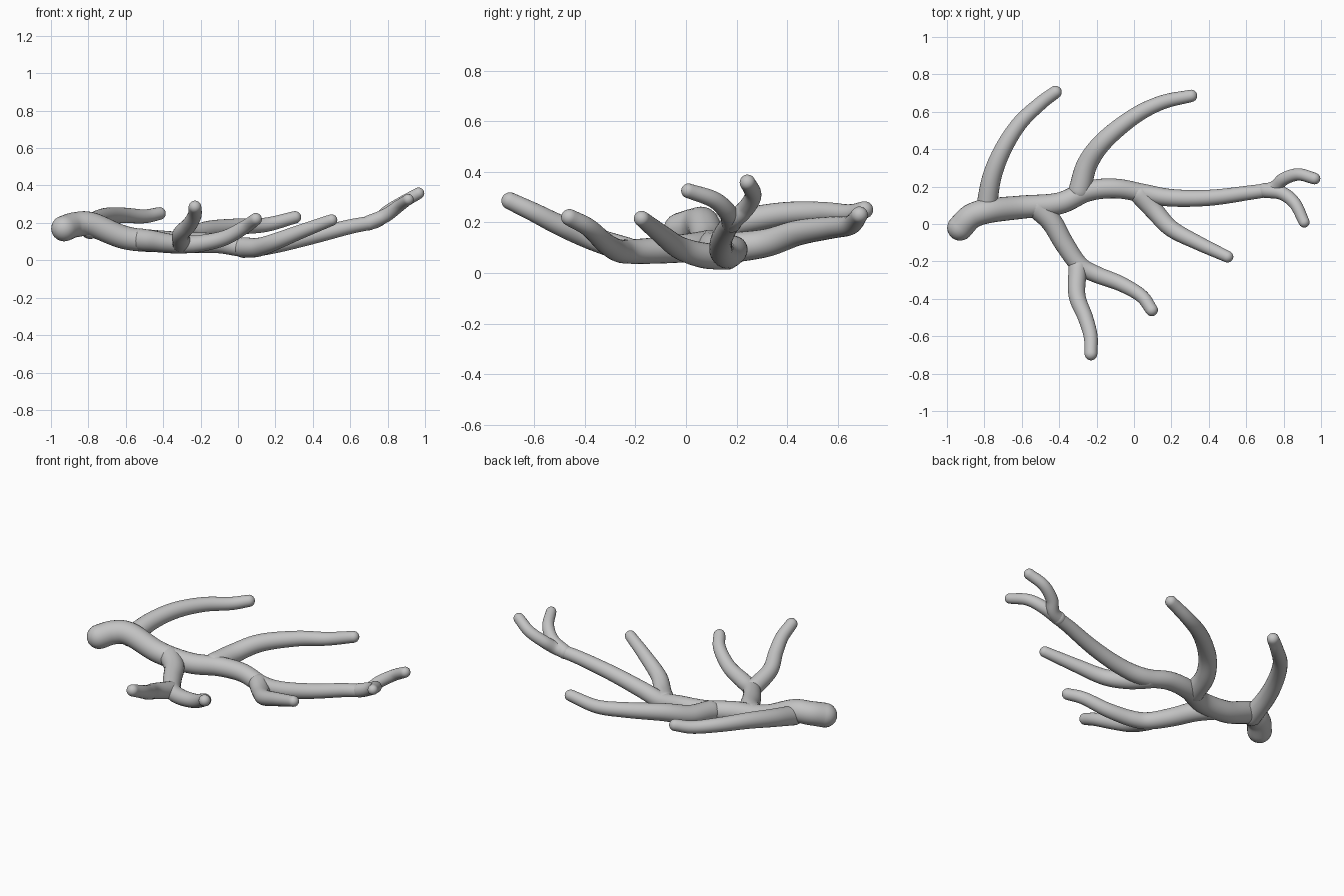
import bpy, bmesh, math
from mathutils import Vector

cube = bpy.data.objects.get("Cube")
if cube:
    bpy.data.objects.remove(cube, do_unlink=True)

SIDES = 24
SAMPLES_PER_SPAN = 8
CAP_STEPS = 6

grey = bpy.data.materials.new("pale_grey")
grey.use_nodes = True
colour = (0.55, 0.55, 0.55, 1.0)
grey.diffuse_color = colour
grey.node_tree.nodes["Principled BSDF"].inputs["Base Color"].default_value = colour


def smooth_path(points):
    """Catmull-Rom interpolation through the control points."""
    pts = [Vector(p) for p in points]
    padded = [pts[0] * 2 - pts[1]] + pts + [pts[-1] * 2 - pts[-2]]
    path = []
    for a, b, c, d in zip(padded, padded[1:], padded[2:], padded[3:]):
        for step in range(SAMPLES_PER_SPAN):
            t = step / SAMPLES_PER_SPAN
            path.append((b * 2 + (c - a) * t + (a * 2 - b * 5 + c * 4 - d) * t ** 2
                         + (b * 3 - a - c * 3 + d) * t ** 3) / 2)
    path.append(pts[-1])
    return path


def rounded_branch(name, points, start_radius, end_radius):
    """Tapered tube along a path with a dome at each end."""
    path = smooth_path(points)
    lengths = [0.0]
    for a, b in zip(path, path[1:]):
        lengths.append(lengths[-1] + (b - a).length)
    tangents = [(path[min(i + 1, len(path) - 1)] - path[max(i - 1, 0)]).normalized()
                for i in range(len(path))]

    # Rings are (centre, direction, radius), including the domes
    body = [(p, t, start_radius + (end_radius - start_radius) * s / lengths[-1])
            for p, t, s in zip(path, tangents, lengths)]

    def dome(ring, sign):
        centre, direction, radius = ring
        angles = [math.pi / 2 * k / CAP_STEPS for k in range(1, CAP_STEPS)]
        return [(centre + direction * sign * radius * math.sin(a), direction,
                 radius * math.cos(a)) for a in angles]

    rings = dome(body[0], -1)[::-1] + body + dome(body[-1], 1)

    bm = bmesh.new()
    loops = []
    normal = rings[0][1].orthogonal().normalized()
    for centre, direction, radius in rings:
        normal = (normal - direction * normal.dot(direction)).normalized()
        side = direction.cross(normal)
        loops.append([bm.verts.new(centre + radius * (normal * math.cos(a) + side * math.sin(a)))
                      for a in (math.tau * k / SIDES for k in range(SIDES))])
    for low, high in zip(loops, loops[1:]):
        for k in range(SIDES):
            n = (k + 1) % SIDES
            bm.faces.new((low[k], low[n], high[n], high[k]))
    for loop, ring, sign in ((loops[0], body[0], -1), (loops[-1], body[-1], 1)):
        tip = bm.verts.new(ring[0] + ring[1] * sign * ring[2])
        for k in range(SIDES):
            bm.faces.new((loop[k], loop[(k + 1) % SIDES], tip))
    bmesh.ops.recalc_face_normals(bm, faces=bm.faces)

    mesh = bpy.data.meshes.new(name)
    bm.to_mesh(mesh)
    bm.free()
    mesh.materials.append(grey)
    mesh.shade_smooth()
    obj = bpy.data.objects.new(name, mesh)
    bpy.context.collection.objects.link(obj)


# Main stem, from the thick knob to the upturned tip
rounded_branch("main_stem", [
    (-.93, -.02, .17), (-.87, .04, .19), (-.78, .07, .19), (-.6, .09, .12),
    (-.4, .11, .1), (-.25, .175, .095), (-.1, .19, .09), (.05, .165, .067),
    (.2, .14, .085), (.4, .14, .13), (.6, .165, .18), (.74, .19, .21),
    (.8, .24, .26), (.88, .265, .31), (.965, .243, .358)], .069, .031)

# Short fork at the far end of the stem
rounded_branch("tip_fork", [
    (.7, .18, .2), (.79, .165, .24), (.86, .11, .29), (.91, .01, .325)], .04, .029)

# Two long tines along the back
rounded_branch("rear_right_tine", [
    (-.79, .08, .17), (-.76, .25, .21), (-.7, .4, .235), (-.61, .54, .24),
    (-.5, .645, .235), (-.42, .705, .25)], .056, .034)
rounded_branch("rear_left_tine", [
    (-.29, .18, .1), (-.25, .32, .12), (-.16, .445, .16), (0, .575, .18),
    (.15, .65, .19), (.305, .685, .23)], .06, .033)

# Forked tine at the front
rounded_branch("front_tine", [
    (-.52, .09, .11), (-.44, .01, .1), (-.37, -.11, .09), (-.29, -.22, .085),
    (-.2, -.27, .09), (-.07, -.32, .12), (.04, -.385, .18), (.095, -.46, .22)], .06, .033)
rounded_branch("front_tine_fork", [
    (-.3, -.23, .09), (-.305, -.38, .14), (-.26, -.5, .19), (-.232, -.6, .24),
    (-.23, -.695, .285)], .05, .034)

# Slim tine on the front left
rounded_branch("front_left_tine", [
    (.03, .16, .068), (.11, .07, .07), (.2, -.025, .1), (.34, -.1, .155),
    (.5, -.175, .215)], .055, .031)
